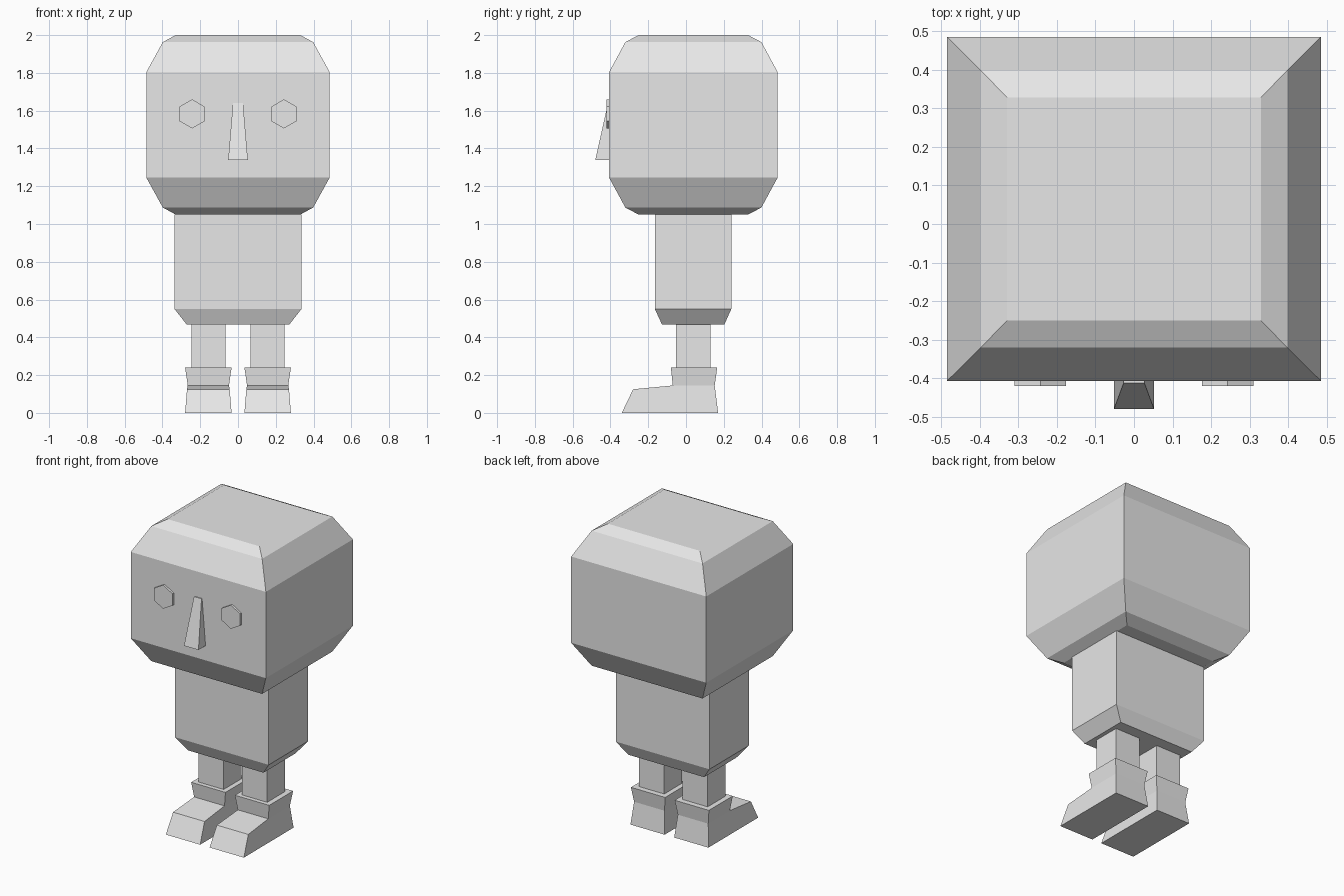
import bpy, bmesh, math
from mathutils import Matrix

if "Cube" in bpy.data.objects:
    bpy.data.objects.remove(bpy.data.objects["Cube"])

grey = bpy.data.materials.new("plain_grey")
grey.diffuse_color = (0.8, 0.8, 0.8, 1)
grey.use_nodes = True
grey.node_tree.nodes["Principled BSDF"].inputs["Base Color"].default_value = grey.diffuse_color


def finish(name, bm):
    bmesh.ops.recalc_face_normals(bm, faces=bm.faces)
    mesh = bpy.data.meshes.new(name)
    bm.to_mesh(mesh)
    bm.free()
    mesh.materials.append(grey)
    obj = bpy.data.objects.new(name, mesh)
    bpy.context.collection.objects.link(obj)
    return obj


def stacked_box(name, levels, cx=0.0):
    """Loft rectangles given as (z, half_x, y_front, y_back), bottom to top."""
    bm = bmesh.new()
    rings = []
    for z, hx, y0, y1 in levels:
        corners = ((-hx, y0), (hx, y0), (hx, y1), (-hx, y1))
        rings.append([bm.verts.new((cx + x, y, z)) for x, y in corners])
    for a, b in zip(rings, rings[1:]):
        for i in range(4):
            j = (i + 1) % 4
            bm.faces.new((a[i], a[j], b[j], b[i]))
    bm.faces.new(rings[0])
    bm.faces.new(rings[-1])
    return finish(name, bm)


def boot(name, cx):
    # Side outline as (y, z, half_width)
    outline = [(-0.34, 0, 0.123), (-0.28, 0.125, 0.113), (-0.07, 0.145, 0.109),
               (-0.08, 0.24, 0.123), (0.165, 0.24, 0.123),
               (0.152, 0.145, 0.109), (0.17, 0, 0.123)]
    bm = bmesh.new()
    left, right = [[bm.verts.new((cx + s * w, y, z)) for y, z, w in outline]
                   for s in (-1, 1)]
    for i in range(7):
        j = (i + 1) % 7
        bm.faces.new((left[i], left[j], right[j], right[i]))
    for side in (left, right):
        bm.faces.new([side[i] for i in (2, 3, 4, 5)])
        bm.faces.new([side[i] for i in (0, 1, 2, 5, 6)])
    return finish(name, bm)


def eye(name, cx):
    # Flat six-sided disc with points up and down
    bm = bmesh.new()
    bmesh.ops.create_cone(bm, cap_ends=True, segments=6, radius1=0.077,
                          radius2=0.077, depth=0.03)
    bm.transform(Matrix.Translation((cx, -0.406, 1.583))
                 @ Matrix.Rotation(math.pi / 2, 4, 'X'))
    return finish(name, bm)


# Head with two bevel steps at top and bottom
steps = [(0, 0.33, 0.29), (0.037, 0.398, 0.36), (0.195, 0.485, 0.446)]
cy = 0.039
head = [(1.05 + d, hx, cy - hy, cy + hy) for d, hx, hy in steps]
head += [(2.0 - d, hx, cy - hy, cy + hy) for d, hx, hy in reversed(steps)]
stacked_box("head", head)

# Wedge nose
stacked_box("nose", [(1.34, 0.052, -0.48, -0.40), (1.64, 0.027, -0.413, -0.40)])

# Torso with tapered hips
stacked_box("torso", [(0.468, 0.272, -0.127, 0.203), (0.55, 0.336, -0.165, 0.24),
                      (1.05, 0.336, -0.165, 0.24)])

# Legs, boots and eyes on both sides
for side, s in (("left", -1), ("right", 1)):
    stacked_box(side + "_leg", [(0.24, 0.09, -0.052, 0.129),
                                (0.47, 0.09, -0.052, 0.129)], s * 0.156)
    boot(side + "_boot", s * 0.157)
    eye(side + "_eye", s * 0.243)
